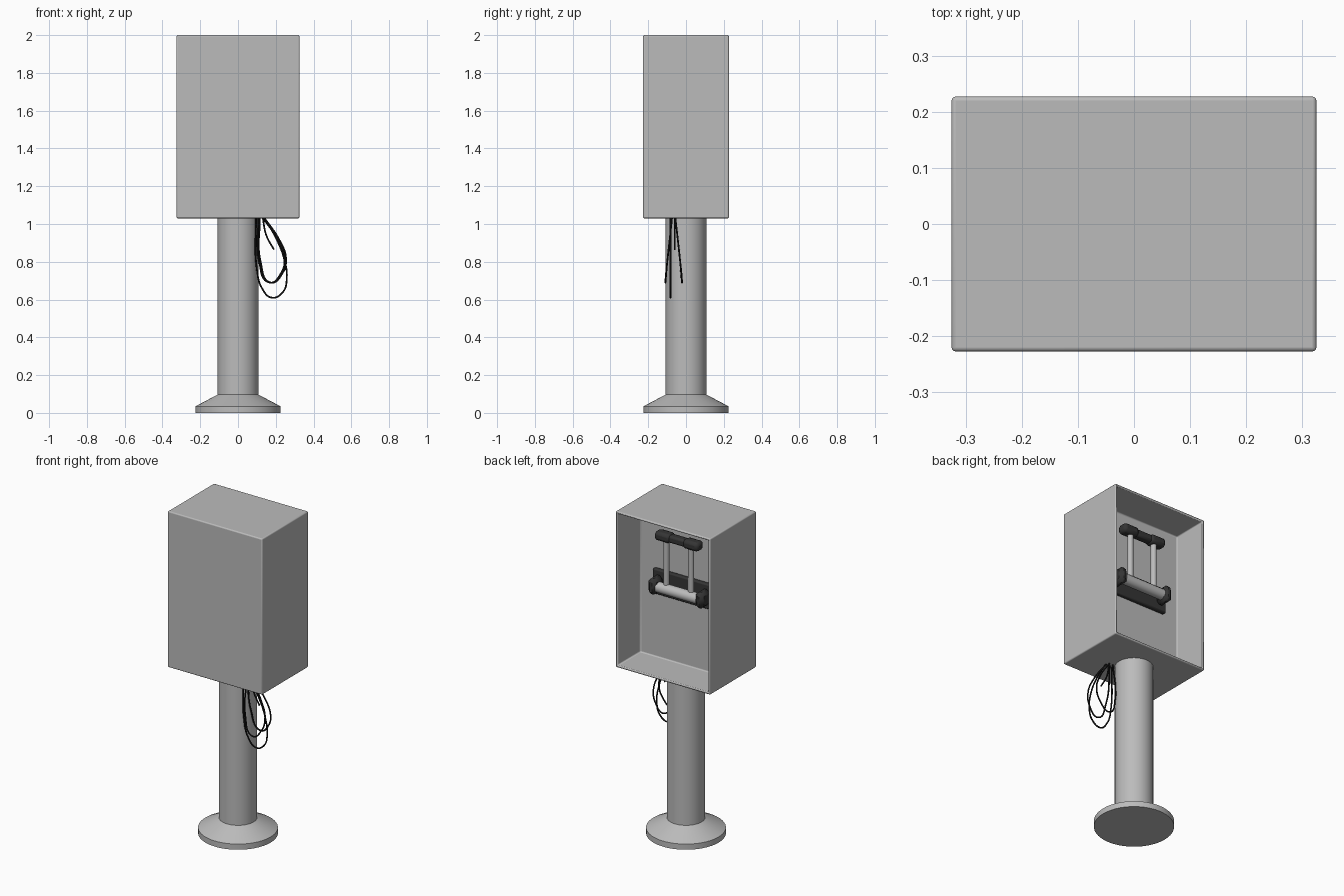
import bpy, bmesh, math
from mathutils import Vector

if "Cube" in bpy.data.objects:
    bpy.data.objects.remove(bpy.data.objects["Cube"])


def material(name, v):
    m = bpy.data.materials.new(name)
    m.diffuse_color = (v, v, v, 1)
    m.use_nodes = True
    m.node_tree.nodes["Principled BSDF"].inputs["Base Color"].default_value = m.diffuse_color
    return m


GREY = material("light grey metal", 0.5)
DARK = material("dark rubber", 0.035)
BLACK = material("black cable", 0.008)


def finish(name, bm, mat, bevel=0, segments=2):
    bmesh.ops.recalc_face_normals(bm, faces=bm.faces)
    me = bpy.data.meshes.new(name)
    bm.to_mesh(me)
    bm.free()
    ob = bpy.data.objects.new(name, me)
    bpy.context.collection.objects.link(ob)
    me.materials.append(mat)
    if bevel:
        mod = ob.modifiers.new("bevel", 'BEVEL')
        mod.width = bevel
        mod.segments = segments
        mod.limit_method = 'ANGLE'
    bpy.ops.object.select_all(action='DESELECT')
    bpy.context.view_layer.objects.active = ob
    ob.select_set(True)
    bpy.ops.object.shade_smooth_by_angle(angle=math.radians(35))
    return ob


def box_bm(lo, hi):
    bm = bmesh.new()
    bmesh.ops.create_cube(bm, size=1)
    lo, hi = Vector(lo), Vector(hi)
    for v in bm.verts:
        v.co = (lo + hi) / 2 + Vector([v.co[i] * (hi - lo)[i] for i in range(3)])
    return bm


def lathe(name, profile, mat, n=48):
    bm = bmesh.new()
    rings = [[bm.verts.new((r * math.cos(2 * math.pi * i / n), r * math.sin(2 * math.pi * i / n), z))
              for i in range(n)] for r, z in profile]
    for a, b in zip(rings, rings[1:]):
        for i in range(n):
            j = (i + 1) % n
            bm.faces.new((a[i], a[j], b[j], b[i]))
    bm.faces.new(rings[0])
    bm.faces.new(rings[-1])
    return finish(name, bm, mat)


def rod(name, p, q, r, mat, n=24):
    ob = lathe(name, [(r, 0), (r, (Vector(q) - Vector(p)).length)], mat, n)
    ob.location = p
    ob.rotation_euler = (Vector(q) - Vector(p)).to_track_quat('Z', 'Y').to_euler()
    return ob


# pedestal with flared foot
lathe("pedestal", [(0.225, 0), (0.225, 0.035), (0.108, 0.097), (0.108, 1.035)], GREY)

# housing, open at the back
bm = box_bm((-0.325, -0.227, 1.03), (0.325, 0.227, 2.0))
bm.faces.ensure_lookup_table()
back = max(bm.faces, key=lambda f: f.calc_center_median().y)
bmesh.ops.inset_region(bm, faces=[back], thickness=0.02)
inner = bmesh.ops.extrude_discrete_faces(bm, faces=[back])['faces'][0]
bmesh.ops.translate(bm, verts=inner.verts, vec=(0, -0.222, 0))
finish("housing", bm, GREY, 0.009, 3)

# mounting plate and end blocks inside the housing
finish("mounting_plate", box_bm((-0.21, 0.0, 1.445), (0.21, 0.03, 1.6)), DARK, 0.008)
for s in (-1, 1):
    a, b = sorted((s * 0.135, s * 0.19))
    finish("end_block", box_bm((a, 0.02, 1.475), (b, 0.115, 1.575)), DARK, 0.02, 1)
    # upright bar of the handle
    rod("handle_bar", (s * 0.085, 0.07, 1.51), (s * 0.085, 0.07, 1.84), 0.017, GREY)

# cross roller and grip
rod("cross_roller", (-0.14, 0.075, 1.52), (0.14, 0.075, 1.52), 0.032, GREY)
finish("grip_core", box_bm((-0.07, 0.045, 1.823), (0.07, 0.095, 1.867)), DARK, 0.012)
for s in (-1, 1):
    a, b = sorted((s * 0.045, s * 0.15))
    finish("grip_pad", box_bm((a, 0.037, 1.818), (b, 0.103, 1.873)), DARK, 0.018)


# cable loops hanging under the housing
def cable(name, pts):
    cu = bpy.data.curves.new(name, 'CURVE')
    cu.dimensions = '3D'
    cu.bevel_depth = 0.0045
    cu.bevel_resolution = 2
    cu.resolution_u = 10
    sp = cu.splines.new('BEZIER')
    sp.bezier_points.add(len(pts) - 1)
    for b, p in zip(sp.bezier_points, pts):
        b.co = p
        b.handle_left_type = b.handle_right_type = 'AUTO'
    cu.materials.append(BLACK)
    ob = bpy.data.objects.new(name, cu)
    bpy.context.collection.objects.link(ob)


big = [(.095, 1.04), (.1, .76), (.127, .66), (.18, .61), (.238, .64), (.258, .706),
       (.243, .82), (.196, .935), (.135, 1.04)]
small = [(.112, 1.04), (.116, .8), (.17, .69), (.232, .74), (.25, .82), (.218, .91), (.13, 1.04)]
cable("cable_loop_long", [(x, -0.082, z) for x, z in big])
for s in (-1, 1):
    cable("cable_loop_short", [(x - 0.004 * s, -0.065 + s * (0.008 + 0.036 * min(1, (1.04 - z) / 0.33)), z)
                               for x, z in small])
cable("cable_tail", [(.13, -0.06, 1.04), (.15, -0.06, .94), (.19, -0.06, .865)])
